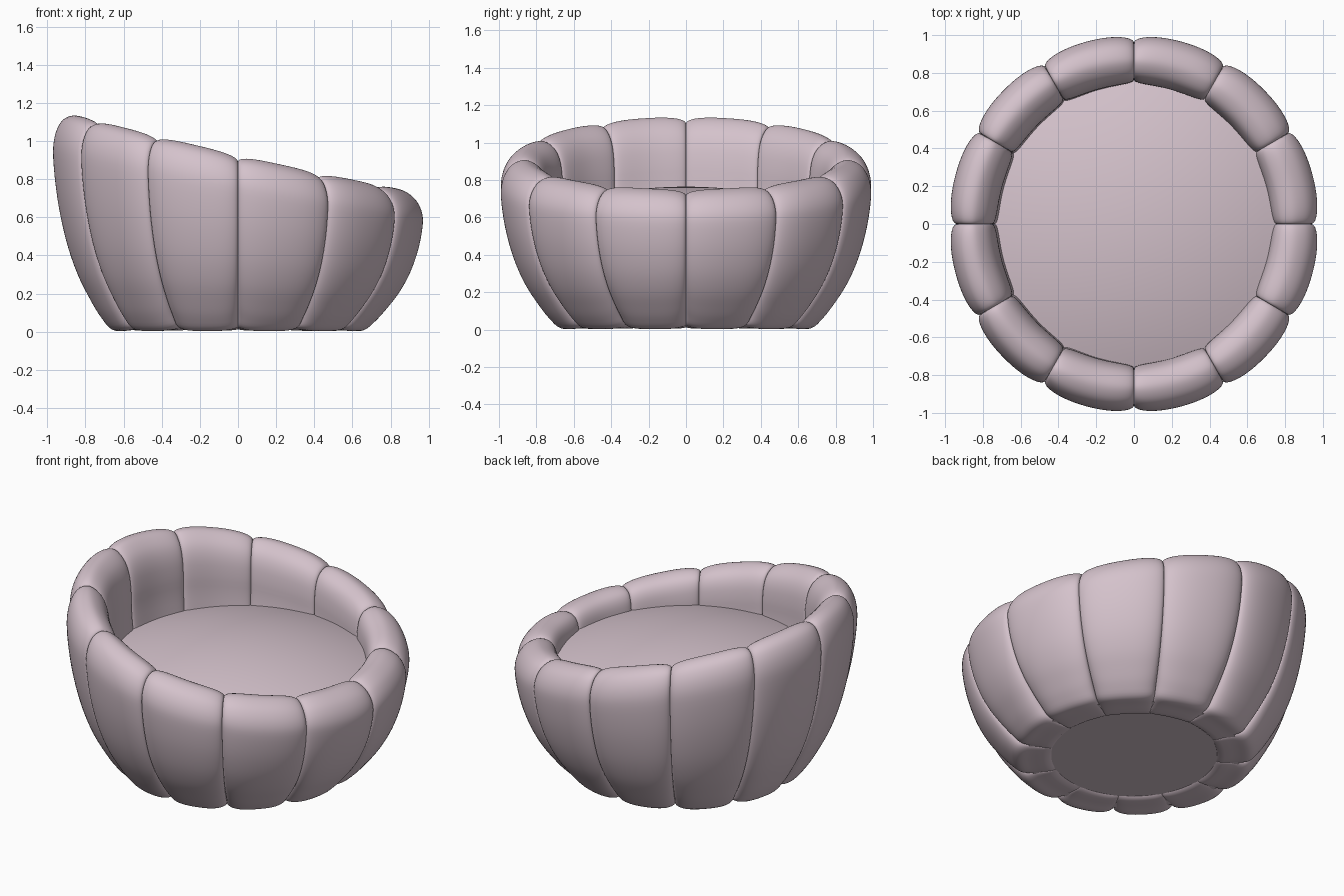
import bpy, bmesh, math

if "Cube" in bpy.data.objects:
    bpy.data.objects.remove(bpy.data.objects["Cube"])

N = 12            # padded segments around the tub
SQUASH = 0.98     # shell is a touch narrower along x

mat = bpy.data.materials.new("mauve_fabric")
mat.diffuse_color = (0.66, 0.54, 0.60, 1)
mat.use_nodes = True
mat.node_tree.nodes["Principled BSDF"].inputs["Base Color"].default_value = mat.diffuse_color

# Segment cross-section: radius, height fraction, seam depth
PROFILE = [
    (0.48, 0.020, 0.005), (0.60, 0.008, 0.020), (0.68, 0.008, 0.050), (0.74, 0.065, 0.060),
    (0.80, 0.150, 0.055), (0.87, 0.270, 0.050), (0.93, 0.420, 0.045), (0.975, 0.600, 0.042),
    (0.998, 0.780, 0.042), (0.99, 0.880, 0.042), (0.955, 0.955, 0.042), (0.905, 0.993, 0.040),
    (0.85, 1.000, 0.038), (0.79, 0.965, 0.035), (0.755, 0.900, 0.032), (0.74, 0.800, 0.030),
    (0.735, 0.650, 0.028), (0.70, 0.400, 0.020), (0.60, 0.150, 0.010)]


def smooth_loop(pts, sub=4):
    """Closed Catmull-Rom curve through the points."""
    out, n = [], len(pts)
    for i in range(n):
        a, b, c, d = (pts[(i + k) % n] for k in (-1, 0, 1, 2))
        for s in range(sub):
            t = s / sub
            out.append([0.5 * (2 * q + (r - p) * t + (2 * p - 5 * q + 4 * r - w) * t * t
                               + (3 * q - p - 3 * r + w) * t ** 3)
                        for p, q, r, w in zip(a, b, c, d)])
    return out


LOOP = smooth_loop(PROFILE)


def rim_height(x):
    return 0.925 - 0.223 * x + 0.02 * x * x


def finish(name, bm, angle=50):
    bmesh.ops.recalc_face_normals(bm, faces=bm.faces[:])
    me = bpy.data.meshes.new(name)
    bm.to_mesh(me)
    bm.free()
    me.materials.append(mat)
    ob = bpy.data.objects.new(name, me)
    bpy.context.collection.objects.link(ob)
    bpy.ops.object.select_all(action='DESELECT')
    ob.select_set(True)
    bpy.context.view_layer.objects.active = ob
    bpy.ops.object.shade_smooth_by_angle(angle=math.radians(angle))
    return ob


def segment(index, slices=24):
    """One pillow-like wedge; the section shrinks inward toward both seams."""
    bm, rings, n = bmesh.new(), [], len(LOOP)
    for j in range(slices + 1):
        u = math.sin((j / slices - 0.5) * math.pi)
        ang = math.radians(360 / N) * (index + 0.5 + u / 2)
        shrink = 1 - max(0, 1 - abs(u) ** 3.2) ** (1 / 2.4)
        ring = []
        for i, (r, f, amp) in enumerate(LOOP):
            p, q = LOOP[i - 1], LOOP[(i + 1) % n]
            tr, tz = q[0] - p[0], (q[1] - p[1]) * 0.93
            l = math.hypot(tr, tz)
            h = rim_height(r * math.cos(ang))
            rr = r - tz / l * amp * shrink
            z = f * h + tr / l * amp * shrink
            ring.append(bm.verts.new((rr * math.cos(ang) * SQUASH, rr * math.sin(ang), z)))
        rings.append(ring)
    for a, b in zip(rings, rings[1:]):
        for i in range(n):
            k = (i + 1) % n
            bm.faces.new((a[i], a[k], b[k], b[i]))
    bm.faces.new(rings[0])
    bm.faces.new(rings[-1])
    finish(f"padded_segment_{index + 1:02d}", bm)


def disc(name, radius, height, rings=10, sides=72):
    """Round sheet whose height follows height(r)."""
    bm = bmesh.new()
    centre = bm.verts.new((0, 0, height(0)))
    prev = None
    for k in range(1, rings + 1):
        r = radius * k / rings
        cur = [bm.verts.new((r * math.cos(a) * SQUASH, r * math.sin(a), height(r)))
               for a in (2 * math.pi * i / sides for i in range(sides))]
        for i in range(sides):
            m = (i + 1) % sides
            if prev:
                bm.faces.new((prev[i], cur[i], cur[m], prev[m]))
            else:
                bm.faces.new((centre, cur[i], cur[m]))
        prev = cur
    return finish(name, bm)


# Ring of padded segments
for i in range(N):
    segment(i)

# Domed seat and flat underside
disc("seat", 0.785, lambda r: 0.765 - 0.22 * r * r)
base = disc("underside", 0.62, lambda r: 0.018)
base.data.flip_normals()
